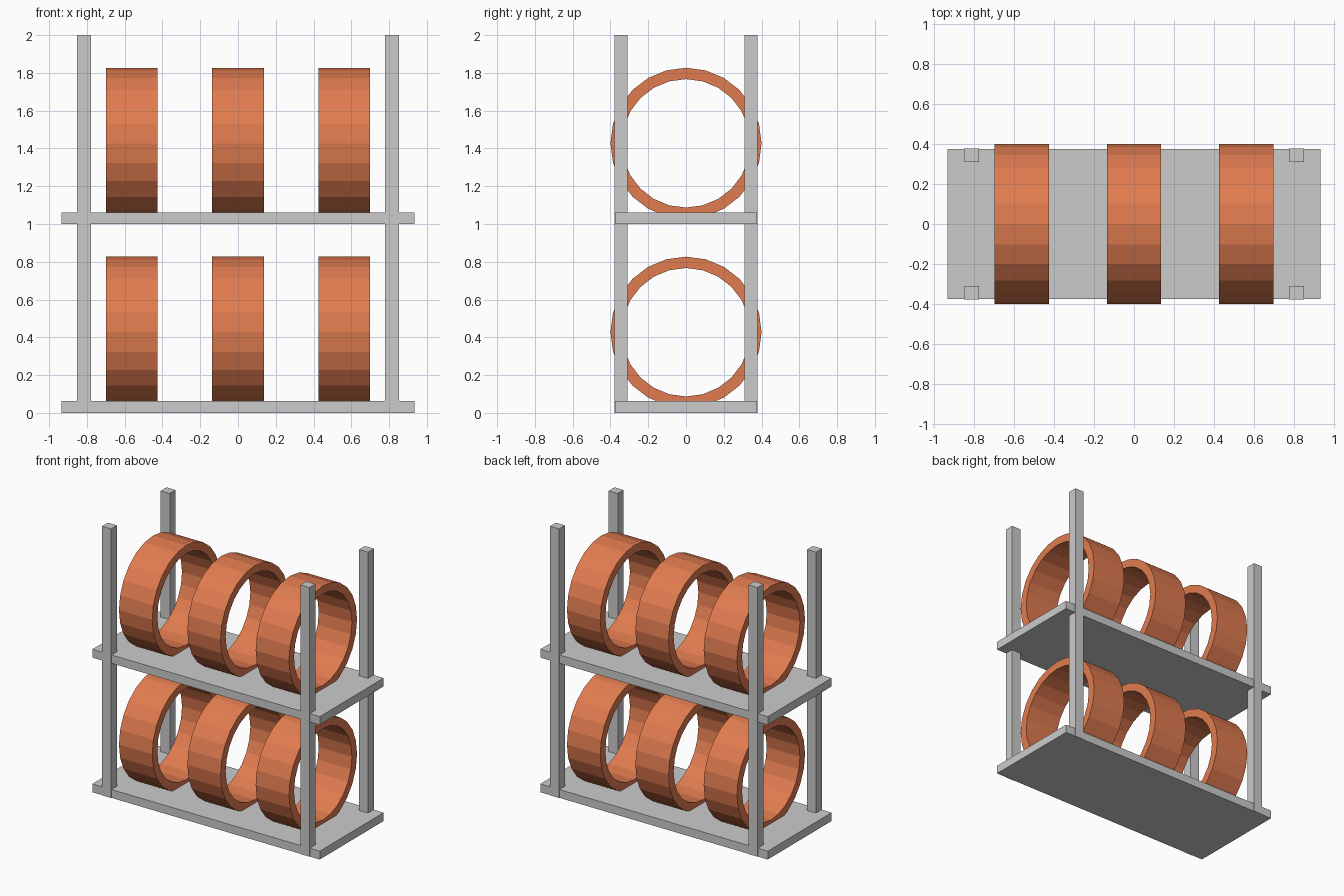
import bpy, bmesh
from math import cos, sin, tau

if "Cube" in bpy.data.objects:
    bpy.data.objects.remove(bpy.data.objects["Cube"])


def finish(name, bm, mat=None):
    bmesh.ops.recalc_face_normals(bm, faces=bm.faces)
    mesh = bpy.data.meshes.new(name)
    bm.to_mesh(mesh)
    bm.free()
    obj = bpy.data.objects.new(name, mesh)
    bpy.context.collection.objects.link(obj)
    if mat:
        mesh.materials.append(mat)
    return obj


def box(name, center, size, mat=None):
    bm = bmesh.new()
    bmesh.ops.create_cube(bm, size=1)
    bmesh.ops.scale(bm, vec=size, verts=bm.verts)
    bmesh.ops.translate(bm, vec=center, verts=bm.verts)
    return finish(name, bm, mat)


def ring(name, center, outer, inner, width, mat, n=24):
    # Rectangular section revolved around the x axis
    bm = bmesh.new()
    section = [(-width / 2, outer), (width / 2, outer),
               (width / 2, inner), (-width / 2, inner)]
    loops = [[bm.verts.new((x, r * cos(tau * i / n), r * sin(tau * i / n)))
              for x, r in section] for i in range(n)]
    for i in range(n):
        a, b = loops[i], loops[(i + 1) % n]
        for j in range(4):
            k = (j + 1) % 4
            bm.faces.new((a[j], a[k], b[k], b[j]))
    bmesh.ops.translate(bm, vec=center, verts=bm.verts)
    return finish(name, bm, mat)


copper = bpy.data.materials.new("copper")
copper.diffuse_color = (0.75, 0.20, 0.08, 1)
copper.use_nodes = True
copper.node_tree.nodes["Principled BSDF"].inputs["Base Color"].default_value = copper.diffuse_color

# Shelves, each carrying three coils
for level, z in (("lower", 0.0), ("upper", 1.0)):
    box(f"{level}_shelf", (0, 0, z + 0.031), (1.87, 0.75, 0.062))
    for i in (-1, 0, 1):
        ring(f"{level}_coil_{i + 2}", (i * 0.562, 0, z + 0.427),
             0.40, 0.34, 0.273, copper)

# Corner posts
for sx, side in ((-1, "left"), (1, "right")):
    for sy, end in ((-1, "front"), (1, "back")):
        box(f"{end}_{side}_post", (sx * 0.815, sy * 0.344, 1.0),
            (0.075, 0.068, 2.0))
